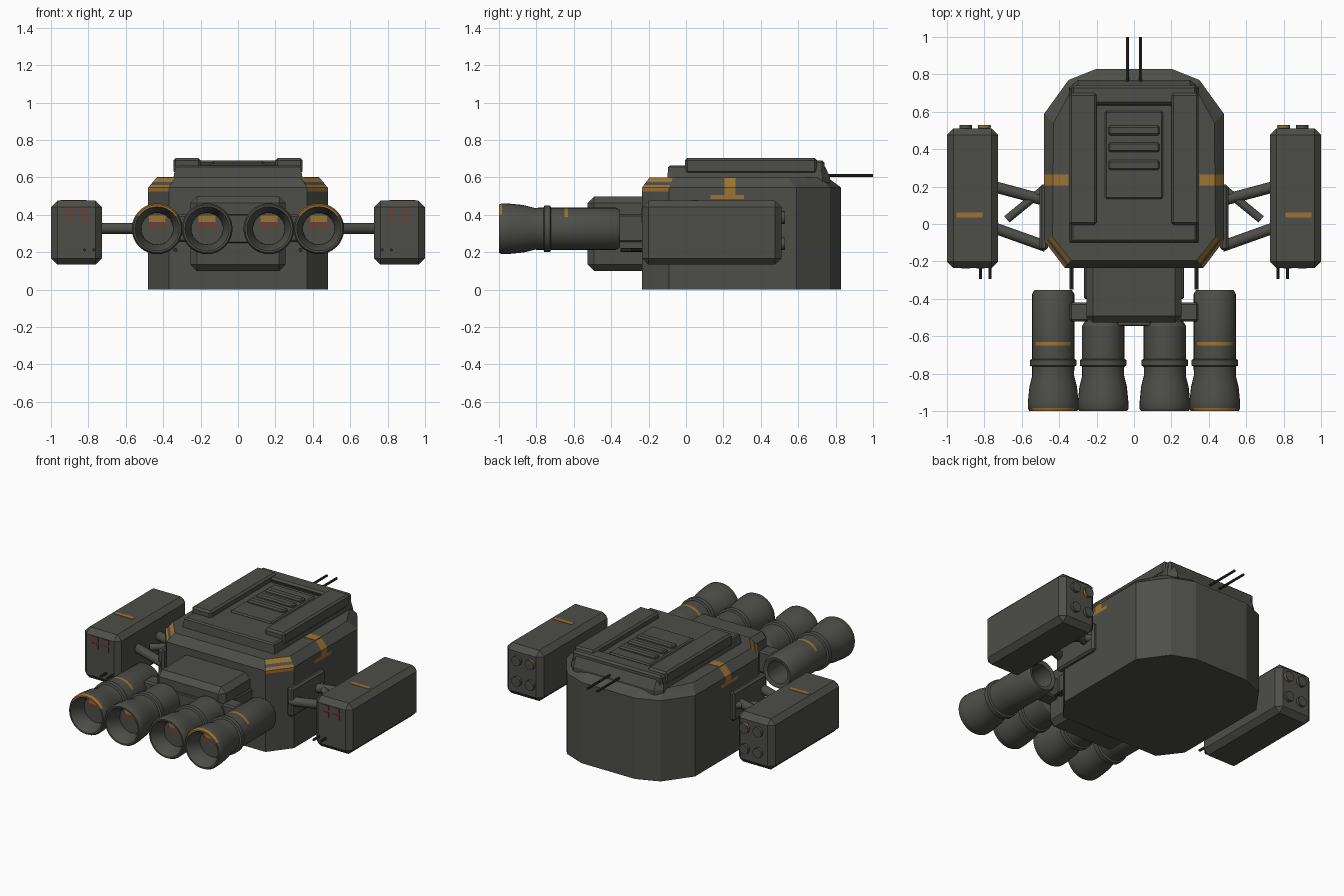
import bpy, bmesh, math
from mathutils import Vector, Matrix

if "Cube" in bpy.data.objects:
    bpy.data.objects.remove(bpy.data.objects["Cube"])


def material(name, rgb):
    m = bpy.data.materials.new(name)
    m.diffuse_color = (*rgb, 1)
    m.use_nodes = True
    m.node_tree.nodes["Principled BSDF"].inputs["Base Color"].default_value = m.diffuse_color
    return m


GREY = material("gunmetal grey", (0.075, 0.077, 0.067))
ORANGE = material("worn orange", (0.34, 0.175, 0.035))
RED = material("faded red", (0.13, 0.06, 0.05))
DARK = material("dark steel", (0.032, 0.032, 0.032))


def finish(name, bm, mats, smooth=False):
    bmesh.ops.recalc_face_normals(bm, faces=bm.faces)
    me = bpy.data.meshes.new(name)
    bm.to_mesh(me)
    bm.free()
    for m in mats:
        me.materials.append(m)
    if smooth:
        for p in me.polygons:
            p.use_smooth = True
        me.set_sharp_from_angle(angle=math.radians(32))
    ob = bpy.data.objects.new(name, me)
    bpy.context.collection.objects.link(ob)
    return ob


def box(name, x, y, z, bevel=0.0, mat=GREY):
    """Box from (min, max) ranges, optionally chamfered."""
    bm = bmesh.new()
    bmesh.ops.create_cube(bm, size=1)
    for v in bm.verts:
        v.co = Vector([(r[0] + r[1]) / 2 + c * abs(r[1] - r[0]) for r, c in zip((x, y, z), v.co)])
    if bevel:
        bmesh.ops.bevel(bm, geom=bm.edges[:], offset=bevel, segments=1, affect='EDGES')
    return finish(name, bm, [mat])


def pair(name, x, y, z, bevel=0.0, mat=GREY):
    for side, s in (("right", 1), ("left", -1)):
        box(f"{name}_{side}", (x[0] * s, x[1] * s), y, z, bevel, mat)


def rod(name, a, b, r, mat=GREY, n=12):
    a, b = Vector(a), Vector(b)
    d = b - a
    bm = bmesh.new()
    bmesh.ops.create_cone(bm, cap_ends=True, segments=n, radius1=r, radius2=r, depth=d.length)
    rot = d.to_track_quat('Z', 'Y').to_matrix().to_4x4()
    bmesh.ops.transform(bm, matrix=Matrix.Translation((a + b) / 2) @ rot, verts=bm.verts)
    return finish(name, bm, [mat], True)


def loft(name, rings):
    """Stack of matching outlines [(z, [(x, y)...])...]; returns the bmesh."""
    bm = bmesh.new()
    loops = [[bm.verts.new((x, y, z)) for x, y in pts] for z, pts in rings]
    for lo, hi in zip(loops, loops[1:]):
        for i in range(len(lo)):
            j = (i + 1) % len(lo)
            bm.faces.new((lo[i], lo[j], hi[j], hi[i]))
    bm.faces.new(loops[0])
    bm.faces.new(loops[-1])
    bmesh.ops.recalc_face_normals(bm, faces=bm.faces)
    return bm


def sym(half):
    return half + [(-x, y) for x, y in reversed(half)]


# Hull with sloped shoulder; paint marks cut into its faces
base = sym([(0.37, -0.235), (0.48, -0.09), (0.48, 0.59), (0.35, 0.77), (0.20, 0.83)])
crown = sym([(0.335, -0.195), (0.435, -0.07), (0.43, 0.54), (0.335, 0.715), (0.20, 0.755)])
bm = loft("hull", [(0, base), (0.545, base), (0.60, crown)])
for axis, cuts in ((1, (0.13, 0.205, 0.265, 0.31)), (2, (0.485, 0.505, 0.525, 0.56, 0.575))):
    for c in cuts:
        co, no = [0, 0, 0], [0, 0, 0]
        co[axis], no[axis] = c, 1
        bmesh.ops.bisect_plane(bm, geom=bm.verts[:] + bm.edges[:] + bm.faces[:],
                               plane_co=co, plane_no=no)
bm.normal_update()
for f in bm.faces:
    c, n = f.calc_center_median(), f.normal
    side_band = 0.205 < c.y < 0.265 and c.z > 0.485 and abs(n.x) > 0.2
    side_foot = 0.13 < c.y < 0.31 and 0.485 < c.z < 0.505 and abs(n.x) > 0.9
    corner = c.y < -0.08 and abs(n.x) > 0.2 and (c.z > 0.575 or 0.525 < c.z < 0.56)
    f.material_index = int(side_band or side_foot or corner)
finish("hull", bm, [GREY, ORANGE])
pair("deck_paint_mark", (0.35, 0.434), (0.205, 0.265), (0.597, 0.603), 0, ORANGE)

# Raised deck: sloped tail, side rails, rear bar and slatted hatch
deck = [(0.335, -0.095), (0.335, 0.72), (0.30, 0.745)]
foot = [(0.345, -0.10), (0.345, 0.73), (0.30, 0.77)]
finish("deck", loft("deck", [(0.57, sym(foot)), (0.60, sym(foot)), (0.655, sym(deck)),
                             (0.663, sym([(0.325, -0.085), (0.325, 0.71), (0.29, 0.735)]))]), [GREY])
pair("deck_rail", (0.20, 0.345), (-0.005, 0.70), (0.62, 0.703), 0.012)
box("deck_rear_bar", (-0.335, 0.335), (0.64, 0.74), (0.61, 0.69), 0.012)
box("bar_seam", (-0.2, 0.2), (0.632, 0.642), (0.65, 0.675), 0, DARK)
box("hatch", (-0.155, 0.155), (0.135, 0.605), (0.64, 0.673), 0.008)
for i, y in enumerate((0.50, 0.41, 0.315)):
    box(f"hatch_slat_{i}", (-0.137, 0.137), (y - 0.026, y + 0.026), (0.66, 0.69), 0.009)

# Gun mantlet with trunnions
box("mantlet", (-0.255, 0.255), (-0.527, -0.15), (0.10, 0.497), 0.035)
box("mantlet_cross_bar", (-0.09, 0.09), (-0.545, -0.50), (0.25, 0.40), 0.005)
pair("trunnion", (0.24, 0.345), (-0.52, -0.42), (0.255, 0.40), 0.01)
pair("mantlet_side_plate", (0.24, 0.268), (-0.40, -0.22), (0.255, 0.40), 0.006)

# Barrels: (radius, y) profiles spun about the bore
MUZZLE = [(0.113, -0.63), (0.113, -0.65), (0.113, -0.722), (0.125, -0.727), (0.125, -0.757),
          (0.113, -0.762), (0.112, -0.81), (0.127, -0.87), (0.135, -0.95), (0.136, -0.985),
          (0.128, -1.0), (0.118, -1.0), (0.085, -0.93), (0.085, -0.90), (0, -0.90)]
OUTER = [(0, -0.55), (0.075, -0.55), (0.075, -0.36), (0.09, -0.352), (0.10, -0.352), (0.113, -0.375)]
INNER = [(0, -0.50), (0.10, -0.50), (0.10, -0.525), (0.113, -0.545)]
BORE_Z, SEG = 0.325, 32


def barrel(name, cx, tail, outer):
    bm = bmesh.new()
    rings = []
    for r, y in tail + MUZZLE:
        if r == 0:
            rings.append([bm.verts.new((cx, y, BORE_Z))] * SEG)
        else:
            rings.append([bm.verts.new((cx + r * math.cos(t), y, BORE_Z + r * math.sin(t)))
                          for t in (2 * math.pi * k / SEG for k in range(SEG))])
    for a, b in zip(rings, rings[1:]):
        for k in range(SEG):
            j = (k + 1) % SEG
            f = bm.faces.new(list(dict.fromkeys((a[k], a[j], b[j], b[k]))))
            c = f.calc_center_median()
            up = (c.z - BORE_Z) / max(0.01, math.hypot(c.x - cx, c.z - BORE_Z))
            band = -0.65 < c.y < -0.63 and up > 0.6
            lip = c.y < -0.99 and up > 0.55
            f.material_index = int(outer and (band or lip))
    finish(name, bm, [GREY, ORANGE], True)
    # heat stains at the back of the muzzle
    for tag, w, z0, z1, m in (("orange", 0.045, 0.36, 0.395, ORANGE), ("red", 0.055, 0.325, 0.36, RED)):
        box(f"{name}_{tag}_stain", (cx - w, cx + w), (-0.904, -0.899), (z0, z1), 0, m)


for side, s in (("right", 1), ("left", -1)):
    barrel(f"outer_barrel_{side}", 0.432 * s, OUTER, True)
    barrel(f"inner_barrel_{side}", 0.165 * s, INNER, False)

    # Struts carrying the pods
    for i, (a, b) in enumerate((((0.47, 0.125), (0.75, 0.20)), ((0.47, -0.12), (0.75, -0.02)),
                                ((0.49, 0.18), (0.68, 0.025)))):
        rod(f"strut_{i}_{side}", (a[0] * s, a[1], 0.327), (b[0] * s, b[1], 0.327),
            0.03 if i < 2 else 0.022)

    # Rear pod nozzles
    for x in (0.80, 0.90):
        for z in (0.245, 0.385):
            hot = x == 0.80 and z > 0.3
            rod(f"pod_nozzle_{side}", (x * s, 0.49, z), (x * s, 0.53, z), 0.033, GREY, 16)
            if hot:
                rod(f"nozzle_paint_{side}", (x * s, 0.515, z), (x * s, 0.526, z), 0.0345, ORANGE, 16)

    # Sensor prongs and twin aerials
    for x in (0.77, 0.82):
        rod(f"pod_prong_{side}", (x * s, -0.295, 0.212), (x * s, -0.22, 0.212), 0.008, DARK, 8)
    rod(f"hull_prong_{side}", (0.335 * s, -0.35, 0.212), (0.335 * s, -0.20, 0.212), 0.011, DARK, 8)
    rod(f"aerial_{side}", (0.036 * s, 0.72, 0.61), (0.036 * s, 1.0, 0.61), 0.008, DARK, 8)

# Side pods with paint marks and hull mounting plates
pair("pod", (0.727, 1.0), (-0.235, 0.51), (0.133, 0.475), 0.034)
pair("strut_plate", (0.46, 0.505), (-0.14, 0.21), (0.23, 0.425), 0.012)
pair("pod_top_stripe", (0.81, 0.95), (0.035, 0.062), (0.472, 0.478), 0, ORANGE)
for x in (0.82, 0.90):
    for z in (0.36, 0.405):
        pair("pod_red_mark", (x - 0.022, x + 0.022), (-0.238, -0.232), (z, z + 0.032), 0, RED)
